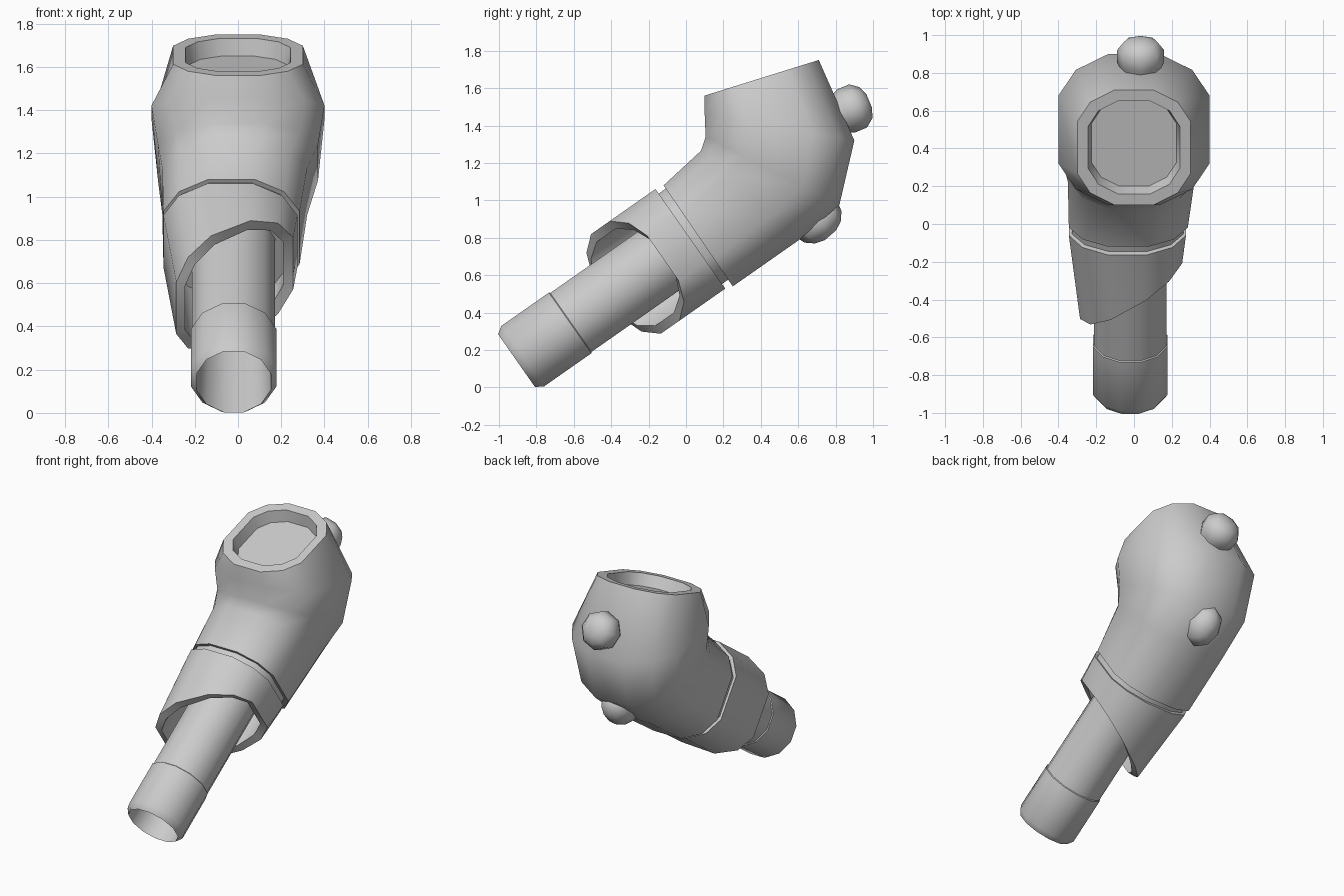
import bpy, bmesh, math
from mathutils import Vector as V

if "Cube" in bpy.data.objects:
    bpy.data.objects.remove(bpy.data.objects["Cube"])

# Tilted axis shared by pipe, sleeve and collar
ANG = math.radians(35)
ORIGIN = V((0, -0.89, 0.155))
AXIS = V((0, math.cos(ANG), math.sin(ANG)))
UP = V((0, -math.sin(ANG), math.cos(ANG)))
X = V((1, 0, 0))

# 12-sided cross-sections (unit size): round, and squarish round
ROUND = [(math.cos(math.radians(15 + 30 * i)), math.sin(math.radians(15 + 30 * i))) for i in range(12)]
QUAD = [(1, .45), (.77, .79), (.34, 1)]
SQUARE = (QUAD + [(-a, b) for a, b in reversed(QUAD)]
          + [(-a, -b) for a, b in QUAD] + [(a, -b) for a, b in reversed(QUAD)])


def on_axis(s, x, t):
    return ORIGIN + AXIS * s + UP * t + X * x


def loft(name, rings, cap_start=True, cap_end=True, closed=False, angle=35):
    bm = bmesh.new()
    loops = [[bm.verts.new(p) for p in r] for r in rings]
    pairs = list(zip(loops, loops[1:]))
    if closed:
        pairs.append((loops[-1], loops[0]))
    for a, b in pairs:
        n = len(a)
        for i in range(n):
            bm.faces.new((a[i], a[(i + 1) % n], b[(i + 1) % n], b[i]))
    if cap_start and not closed:
        bm.faces.new(loops[0])
    if cap_end and not closed:
        bm.faces.new(loops[-1])
    bmesh.ops.recalc_face_normals(bm, faces=bm.faces)
    me = bpy.data.meshes.new(name)
    bm.to_mesh(me)
    bm.free()
    ob = bpy.data.objects.new(name, me)
    bpy.context.collection.objects.link(ob)
    bpy.context.view_layer.objects.active = ob
    ob.select_set(True)
    bpy.ops.object.shade_smooth_by_angle(angle=math.radians(angle))
    ob.select_set(False)
    return ob


def tube_ring(s, r, shape=ROUND, cx=-0.02):
    return [on_axis(s, cx + a * r, b * r) for a, b in shape]


# Hollow pipe with chamfered mouth and a small step
loft("pipe", [tube_ring(s, r) for s, r in
     [(0.55, .16), (-.02, .178), (.02, .205), (.33, .205), (.335, .199), (1.12, .199)]])


# Sleeve with an obliquely cut mouth
def sleeve_ring(front, k):
    pts = []
    for a, b in SQUARE:
        s = .755 + .62 * a * .29 if front else 1.115
        hw = .31 - .11 * (1.115 - s)
        pts.append(on_axis(s, -.035 + a * hw * k, b * .325 * k))
    return pts


loft("sleeve", [sleeve_ring(True, .84), sleeve_ring(True, 1), sleeve_ring(False, 1), sleeve_ring(False, .84)],
     closed=True)

# Recessed collar between sleeve and body
loft("collar", [tube_ring(s, .295, SQUARE, -.033) for s in (1.06, 1.2)])

# Body: bent loft given by front point, back point, half width, x centre
sections = [((-.12, 1.08), (.25, .54), .315, -.03),
            ((.08, 1.265), (.60, .785), .335, -.015),
            ((.105, 1.34), (.82, .975), .37, 0),
            ((.10, 1.46), (.90, 1.32), .40, 0),
            ((.10, 1.56), (.71, 1.75), .30, 0)]


def body_ring(front, back, hw, cx):
    f, b = V((0, *front)), V((0, *back))
    mid, half = (f + b) / 2, (b - f) / 2
    return [mid + half * q + X * (cx + p * hw) for p, q in SQUARE]


rings = [body_ring(*s) for s in sections]
rim = rings[-1]
centre = sum(rim, V()) / 12
inward = V((0, .297, -.955))
rings.append([centre + (p - centre) * .81 for p in rim])
rings.append([centre + (p - centre) * .75 + inward * .08 for p in rim])
loft("body", rings, angle=45)


# Rounded nubs on the back
def nub(name, base, axis, profile, xscale):
    axis = axis.normalized()
    side = axis.cross(X)
    hexa = [(math.cos(i * math.pi / 4), math.sin(i * math.pi / 4)) for i in range(8)]
    loft(name, [[base + axis * h + X * (a * r * xscale) + side * (b * r) for a, b in hexa]
                for h, r in profile], angle=60)


nub("upper_nub", V((.035, .80, 1.455)), V((0, .92, .38)),
    [(-.03, .10), (.02, .105), (.06, .125), (.13, .125), (.175, .09), (.195, .04)], 1)
nub("lower_nub", V((.02, .71, .885)), V((0, .65, -.76)),
    [(-.06, .14), (0, .14), (.035, .13), (.075, .09), (.095, .04)], .78)
